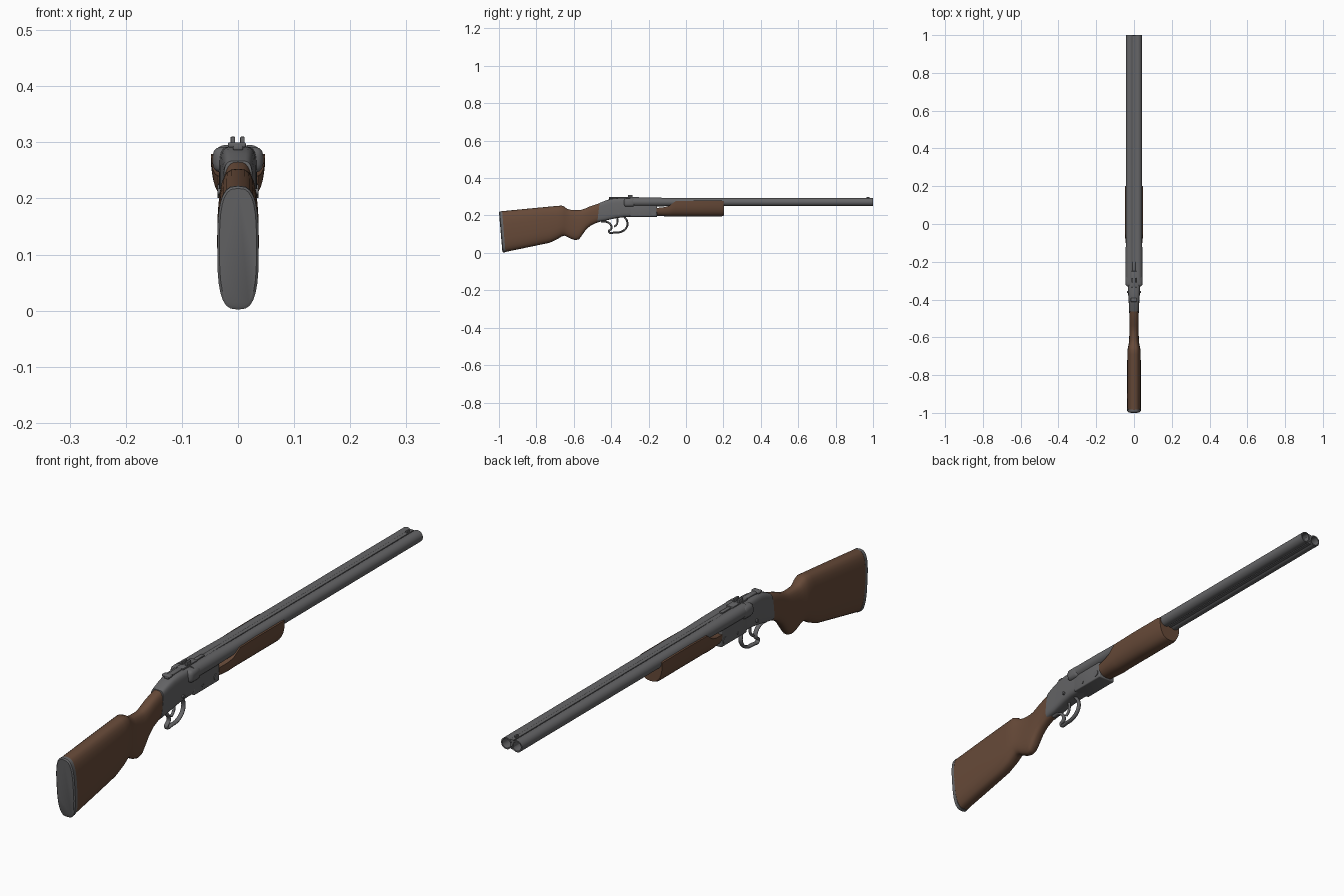
import bpy, bmesh, math
from mathutils import Vector

if "Cube" in bpy.data.objects:
    bpy.data.objects.remove(bpy.data.objects["Cube"])


def mat(name, rgb):
    m = bpy.data.materials.new(name)
    m.diffuse_color = (*rgb, 1)
    m.use_nodes = True
    m.node_tree.nodes["Principled BSDF"].inputs["Base Color"].default_value = m.diffuse_color
    return m


METAL = mat("gunmetal", (0.13, 0.13, 0.135))
WOOD = mat("walnut", (0.135, 0.068, 0.04))


def finish(bm, name, m, angle=35):
    bmesh.ops.recalc_face_normals(bm, faces=bm.faces)
    me = bpy.data.meshes.new(name)
    bm.to_mesh(me)
    bm.free()
    ob = bpy.data.objects.new(name, me)
    bpy.context.collection.objects.link(ob)
    me.materials.append(m)
    bpy.ops.object.select_all(action='DESELECT')
    ob.select_set(True)
    bpy.context.view_layer.objects.active = ob
    bpy.ops.object.shade_smooth_by_angle(angle=math.radians(angle))
    return ob


def loft(name, rings, m, closed=False, angle=35):
    bm = bmesh.new()
    vs = [[bm.verts.new(p) for p in r] for r in rings]
    n = len(vs[0])
    pairs = list(zip(vs, vs[1:])) + ([(vs[-1], vs[0])] if closed else [])
    for a, b in pairs:
        for i in range(n):
            bm.faces.new((a[i], a[(i + 1) % n], b[(i + 1) % n], b[i]))
    if not closed:
        bm.faces.new(vs[0])
        bm.faces.new(vs[-1])
    return finish(bm, name, m, angle)


def sgnpow(v, e):
    return math.copysign(abs(v) ** e, v)


def section(y, top, bot, w, n=2.8, shear=0.0, seg=28):
    """Rounded upright cross-section; shear moves the bottom along y."""
    zc, h, pts = (top + bot) / 2, (top - bot) / 2, []
    for i in range(seg):
        a = 2 * math.pi * i / seg
        z = zc + h * sgnpow(math.sin(a), 2 / n)
        pts.append((w * sgnpow(math.cos(a), 2 / n), y + shear * (top - z) / (top - bot), z))
    return pts


def half_section(y, top, bot, w, n=2.5, seg=18):
    """U-shaped section with a flat top."""
    return [(w * sgnpow(math.cos(a), 2 / n), y, top - (top - bot) * abs(math.sin(a)) ** (2 / n))
            for a in (math.pi * i / seg for i in range(seg + 1))]


def box(name, lo, hi, m, bevel=0.0):
    bm = bmesh.new()
    bmesh.ops.create_cube(bm, size=1)
    for v in bm.verts:
        v.co = Vector([(l + h) / 2 + c * (h - l) for l, h, c in zip(lo, hi, v.co)])
    if bevel:
        bmesh.ops.bevel(bm, geom=bm.edges[:], offset=bevel, segments=3, affect='EDGES', profile=0.5)
    return finish(bm, name, m)


def lathe_y(name, x, z, profile, m, closed=False, seg=32):
    rings = [[(x + r * math.cos(2 * math.pi * i / seg), y, z + r * math.sin(2 * math.pi * i / seg))
              for i in range(seg)] for y, r in profile]
    return loft(name, rings, m, closed)


def rod(name, pts, r, m, xscale=1.0):
    """Bent rod in the x = 0 plane through (y, z) points."""
    cu = bpy.data.curves.new(name, 'CURVE')
    cu.dimensions = '3D'
    cu.bevel_depth, cu.bevel_resolution, cu.resolution_u = r, 3, 8
    cu.use_fill_caps = True
    sp = cu.splines.new('BEZIER')
    sp.bezier_points.add(len(pts) - 1)
    for b, (y, z) in zip(sp.bezier_points, pts):
        b.co = (0, y, z)
        b.handle_left_type = b.handle_right_type = 'AUTO'
    cu.materials.append(m)
    ob = bpy.data.objects.new(name, cu)
    ob.scale.x = xscale
    bpy.context.collection.objects.link(ob)


# Butt pad and wooden stock with grip
loft("butt_pad", [section(-1.0, .218, .008, .033, 3, .018), section(-.996, .222, .002, .037, 3, .018),
                  section(-.983, .223, .004, .037, 3, .018)], METAL)
stock = [(-.984, .223, .005, .037, .018), (-.85, .236, .031, .037, .01), (-.735, .247, .054, .036, .005),
         (-.69, .251, .072, .035, 0), (-.665, .253, .088, .034, 0), (-.65, .247, .092, .031, 0),
         (-.635, .235, .086, .028, 0), (-.615, .23, .075, .026, 0), (-.59, .229, .068, .025, 0),
         (-.572, .229, .073, .025, 0), (-.557, .231, .093, .025, 0), (-.535, .239, .124, .025, 0),
         (-.51, .25, .146, .025, 0), (-.48, .26, .16, .025, 0), (-.45, .268, .17, .025, 0)]
loft("stock", [section(y, t, b, w, 2.8, s) for y, t, b, w, s in stock], WOOD, angle=50)

# Receiver body
body = [(-.462, .267, .166, .0255), (-.43, .28, .173, .027), (-.40, .289, .18, .029),
        (-.37, .2925, .186, .031), (-.33, .293, .191, .033), (-.28, .292, .192, .034)]
loft("receiver", [section(y, t, b, w, 4.5, -.012 if i == 0 else 0) for i, (y, t, b, w) in enumerate(body)], METAL)
box("receiver_lower", (-.034, -.30, .192), (.034, -.155, .258), METAL, .004)
box("breech_block", (-.045, -.332, .246), (.045, -.272, .292), METAL, .015)

# Barrels with open bores, thicker at the breech
for side, x in (("left", -.021), ("right", .021)):
    lathe_y(side + "_barrel", x, .272,
            [(-.3, .0235), (-.17, .0235), (-.05, .0215), (1.0, .021), (1.0, .0165), (.6, .0165), (.6, .001),
             (-.3, .001)], METAL, True)
    s = math.copysign(1, x)
    # Side screws and hinge pin ends
    for y, z, r in ((-.175, .213, .012), (-.36, .212, .006), (-.25, .21, .005)):
        loft(side + "_pin", [[(s * d, y + r * math.cos(k * math.pi / 8), z + r * math.sin(k * math.pi / 8))
                              for k in range(16)] for d in (.02, .0365)], METAL)

# Rib between the barrels and bead
box("top_rib", (-.007, -.28, .265), (.007, .998, .2905), METAL)
box("lower_rib", (-.006, .1, .254), (.006, .995, .27), METAL)
box("bead_sight", (-.003, .965, .289), (.003, .98, .298), METAL, .001)

# Wooden forend
fore = [(-.157, .240, .198, .036), (-.12, .244, .196, .041), (-.09, .252, .195, .045), (-.07, .266, .195, .047),
        (-.055, .277, .195, .048), (.05, .279, .195, .0485), (.19, .279, .195, .0485), (.202, .277, .199, .046)]
loft("forend", [half_section(*f) for f in fore], WOOD)

# Opening lever and rear sight
box("top_lever", (-.009, -.412, .286), (.009, -.33, .298), METAL, .003)
box("lever_thumb_piece", (-.018, -.412, .291), (.014, -.392, .300), METAL, .003)
box("sight_base", (-.014, -.335, .288), (.014, -.25, .298), METAL, .002)
for x in (-.009, .008):
    box("sight_prong", (x - .004, -.31, .295), (x + .004, -.285, .31), METAL, .001)
box("sight_ramp", (-.007, -.25, .288), (.007, -.2, .295), METAL, .001)

# Trigger and guard
rod("trigger_guard", [(-.455, .168), (-.425, .166), (-.402, .15), (-.398, .131), (-.412, .113), (-.38, .109),
                      (-.342, .115), (-.316, .14), (-.314, .166), (-.33, .194)], .0055, METAL, 1.5)
rod("trigger", [(-.368, .192), (-.366, .168), (-.372, .15), (-.384, .14)], .005, METAL)
